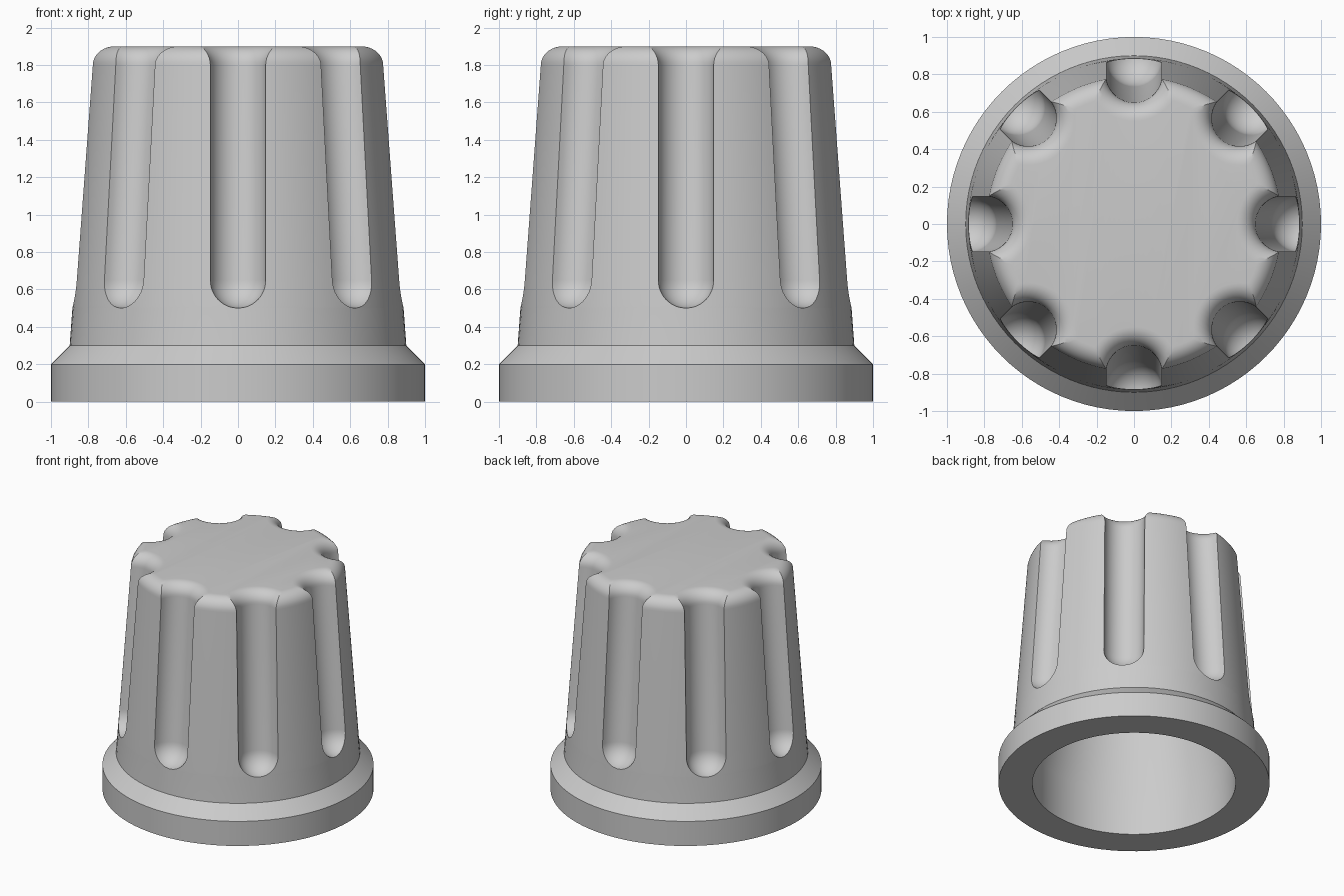
import bpy, bmesh, math

if "Cube" in bpy.data.objects:
    bpy.data.objects.remove(bpy.data.objects["Cube"])

FLUTES = 8        # grip grooves around the knob
LAND = 12         # segments across each ridge between grooves
ARC = 16          # segments across each groove
GROOVE_R = 0.15
GROOVE_Z = 0.65   # centre of the rounded groove end
SHOULDER = 1.8    # where the top rounding begins
FILLET = 0.1
STEP = 2 * math.pi / FLUTES

grey = bpy.data.materials.new("mid grey")
grey.diffuse_color = (0.6, 0.6, 0.6, 1)
grey.use_nodes = True
grey.node_tree.nodes["Principled BSDF"].inputs["Base Color"].default_value = grey.diffuse_color


def wall_radius(z):
    return 0.9 - 0.11 * (z - 0.3) / 1.5


def finish(name, bm):
    bmesh.ops.remove_doubles(bm, verts=bm.verts, dist=1e-4)
    bmesh.ops.dissolve_degenerate(bm, edges=bm.edges, dist=1e-5)
    mesh = bpy.data.meshes.new(name)
    bm.to_mesh(mesh)
    bm.free()
    mesh.materials.append(grey)
    obj = bpy.data.objects.new(name, mesh)
    bpy.context.collection.objects.link(obj)
    bpy.ops.object.select_all(action='DESELECT')
    obj.select_set(True)
    bpy.context.view_layer.objects.active = obj
    bpy.ops.object.shade_smooth_by_angle(angle=math.radians(25))


def skin(bm, rings):
    """Join successive closed rings with quads."""
    for a, b in zip(rings, rings[1:]):
        n = len(a)
        for i in range(n):
            j = (i + 1) % n
            bm.faces.new((a[i], a[j], b[j], b[i]))


def fluted_ring(bm, z, big, centre, small):
    """Circle of radius big with a round bite of radius small per groove."""
    half = beta = 0.0
    if small > centre - big:
        x = (big**2 + centre**2 - small**2) / (2 * centre)
        y = math.sqrt(max(big**2 - x**2, 0))
        half, beta = math.atan2(y, x), math.atan2(y, centre - x)
    pts = []
    for k in range(FLUTES):
        for i in range(ARC):
            t = -beta + 2 * beta * i / ARC
            if beta:
                px, py = centre - small * math.cos(t), small * math.sin(t)
            else:
                px, py = big, 0
            pts.append((math.hypot(px, py), math.atan2(py, px) + k * STEP))
        for i in range(LAND):
            pts.append((big, k * STEP + half + (STEP - 2 * half) * i / LAND))
    return [bm.verts.new((r * math.cos(a), r * math.sin(a), z)) for r, a in pts]


# Fluted grip with rounded top
bm = bmesh.new()
levels = [(0.3, 0.0), (GROOVE_Z - GROOVE_R + 0.0003, 0.0)]
for i in range(1, 11):                       # spherical groove ends
    a = math.radians(4 + 86 * i / 10)
    levels.append((GROOVE_Z - GROOVE_R * math.cos(a), GROOVE_R * math.sin(a)))
levels.append((SHOULDER, GROOVE_R))
rings = [fluted_ring(bm, z, wall_radius(z), wall_radius(z) + 0.01, s) for z, s in levels]
top_r = wall_radius(SHOULDER)
for i in range(1, 10):                       # rounding follows ridges and grooves
    a = math.pi / 2 * i / 9
    d = FILLET * (1 - math.cos(a))
    rings.append(fluted_ring(bm, SHOULDER + FILLET * math.sin(a),
                             top_r - d, top_r + 0.01, GROOVE_R + d))
skin(bm, rings)
bm.faces.new(rings[-1])
finish("fluted_grip", bm)

# Collar with chamfer, flat underside and tapered hollow
bm = bmesh.new()
profile = [(0.5, 1.7), (0.75, 0.36), (0.75, 0), (1, 0), (1, 0.2), (0.9, 0.3)]
n = FLUTES * LAND
rings = [[bm.verts.new((r * math.cos(2 * math.pi * i / n), r * math.sin(2 * math.pi * i / n), z))
          for i in range(n)] for r, z in profile]
skin(bm, rings)
bm.faces.new(list(reversed(rings[0])))
finish("collar_and_hollow", bm)
